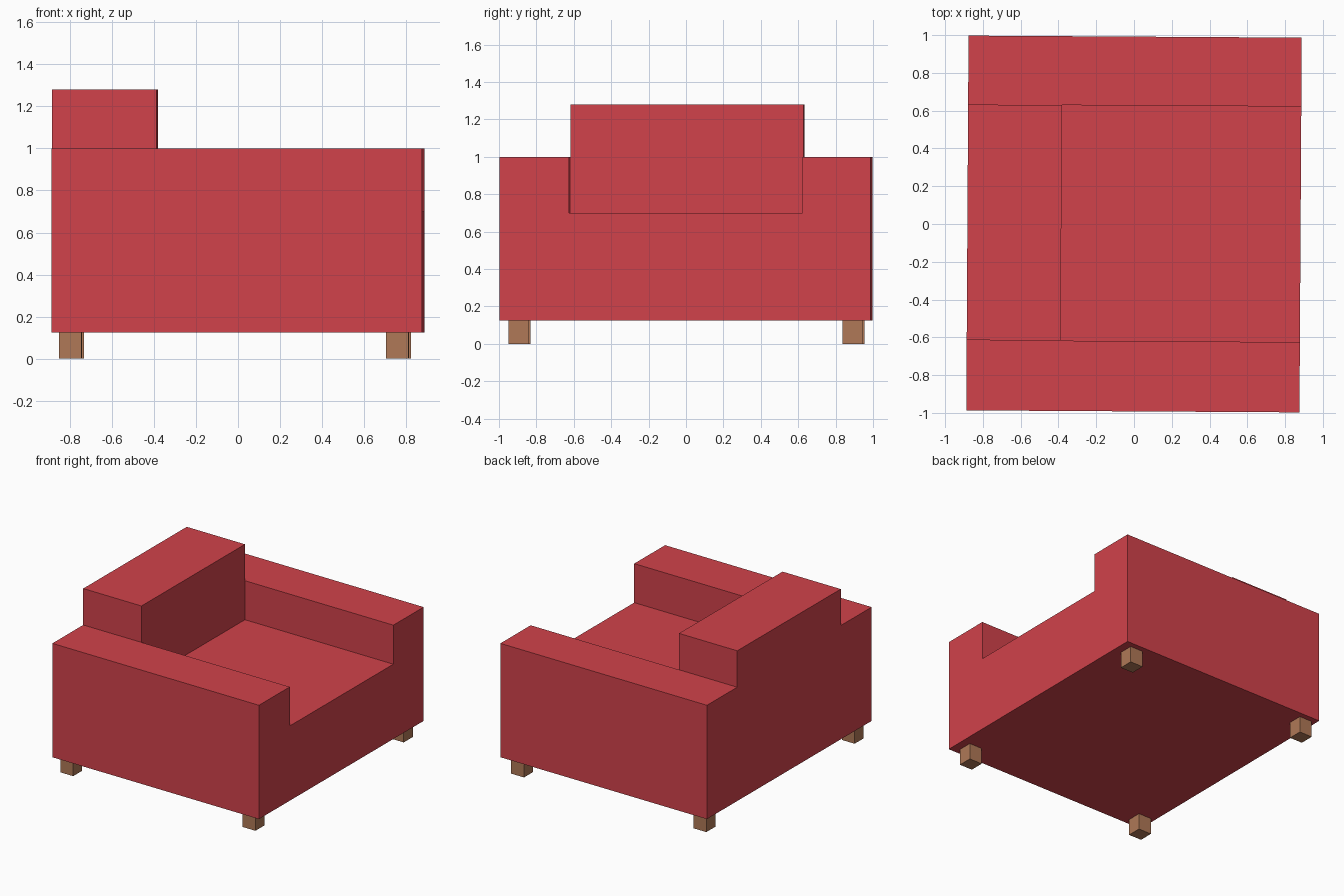
import bpy, bmesh
from mathutils import Matrix, Vector

if "Cube" in bpy.data.objects:
    bpy.data.objects.remove(bpy.data.objects["Cube"])

TURN = Matrix.Rotation(-0.006, 4, 'Z')  # whole chair sits very slightly turned


def material(name, color):
    mat = bpy.data.materials.new(name)
    mat.diffuse_color = color
    mat.use_nodes = True
    mat.node_tree.nodes["Principled BSDF"].inputs["Base Color"].default_value = mat.diffuse_color
    return mat


def box(bm, lo, hi):
    lo, hi = Vector(lo), Vector(hi)
    bmesh.ops.create_cube(bm, size=1, matrix=Matrix.Translation((lo + hi) / 2)
                          @ Matrix.Diagonal((*(hi - lo), 1)))


def finish(bm, name, mat):
    bmesh.ops.recalc_face_normals(bm, faces=bm.faces[:])
    bm.transform(TURN)
    mesh = bpy.data.meshes.new(name)
    bm.to_mesh(mesh)
    bm.free()
    mesh.materials.append(mat)
    obj = bpy.data.objects.new(name, mesh)
    bpy.context.collection.objects.link(obj)


def raise_faces(bm, test, height):
    """Extrude the upward faces whose centre passes the test."""
    faces = [f for f in bm.faces if f.normal.z > 0.9 and test(f.calc_center_median())]
    new = bmesh.ops.extrude_face_region(bm, geom=faces)["geom"]
    bmesh.ops.delete(bm, geom=[f for f in faces if f.is_valid], context='FACES')
    bmesh.ops.translate(bm, verts=[v for v in new if isinstance(v, bmesh.types.BMVert)],
                        vec=(0, 0, height))
    bm.normal_update()


red = material("red_fabric", (0.64, 0.055, 0.07, 1))
wood = material("wood", (0.43, 0.19, 0.095, 1))

LEG, SEAT, ARM, BACK = 0.125, 0.70, 1.0, 1.28
BACK_X, INNER_LO, INNER_HI = -0.385, -0.62, 0.627

# Upholstered body: seat block, then arms and back raised from its top
bm = bmesh.new()
box(bm, (-0.882, -0.992, LEG), (0.882, 0.992, SEAT))
for co, no in (((BACK_X, 0, 0), (1, 0, 0)),
               ((0, INNER_LO, 0), (0, 1, 0)), ((0, INNER_HI, 0), (0, 1, 0))):
    bmesh.ops.bisect_plane(bm, geom=bm.verts[:] + bm.edges[:] + bm.faces[:],
                           plane_co=co, plane_no=no)
bm.normal_update()
raise_faces(bm, lambda c: c.x < BACK_X or not INNER_LO < c.y < INNER_HI, ARM - SEAT)
raise_faces(bm, lambda c: c.x < BACK_X and INNER_LO < c.y < INNER_HI, BACK - ARM)
bmesh.ops.dissolve_limit(bm, angle_limit=0.01, verts=bm.verts[:], edges=bm.edges[:])
finish(bm, "armchair_body", red)

# Four square legs
h = 0.0545
for xn, x in (("back", -0.793), ("front", 0.764)):
    for yn, y in (("right", -0.89), ("left", 0.896)):
        bm = bmesh.new()
        box(bm, (x - h, y - h, 0), (x + h, y + h, LEG))
        finish(bm, f"{xn}_{yn}_leg", wood)
